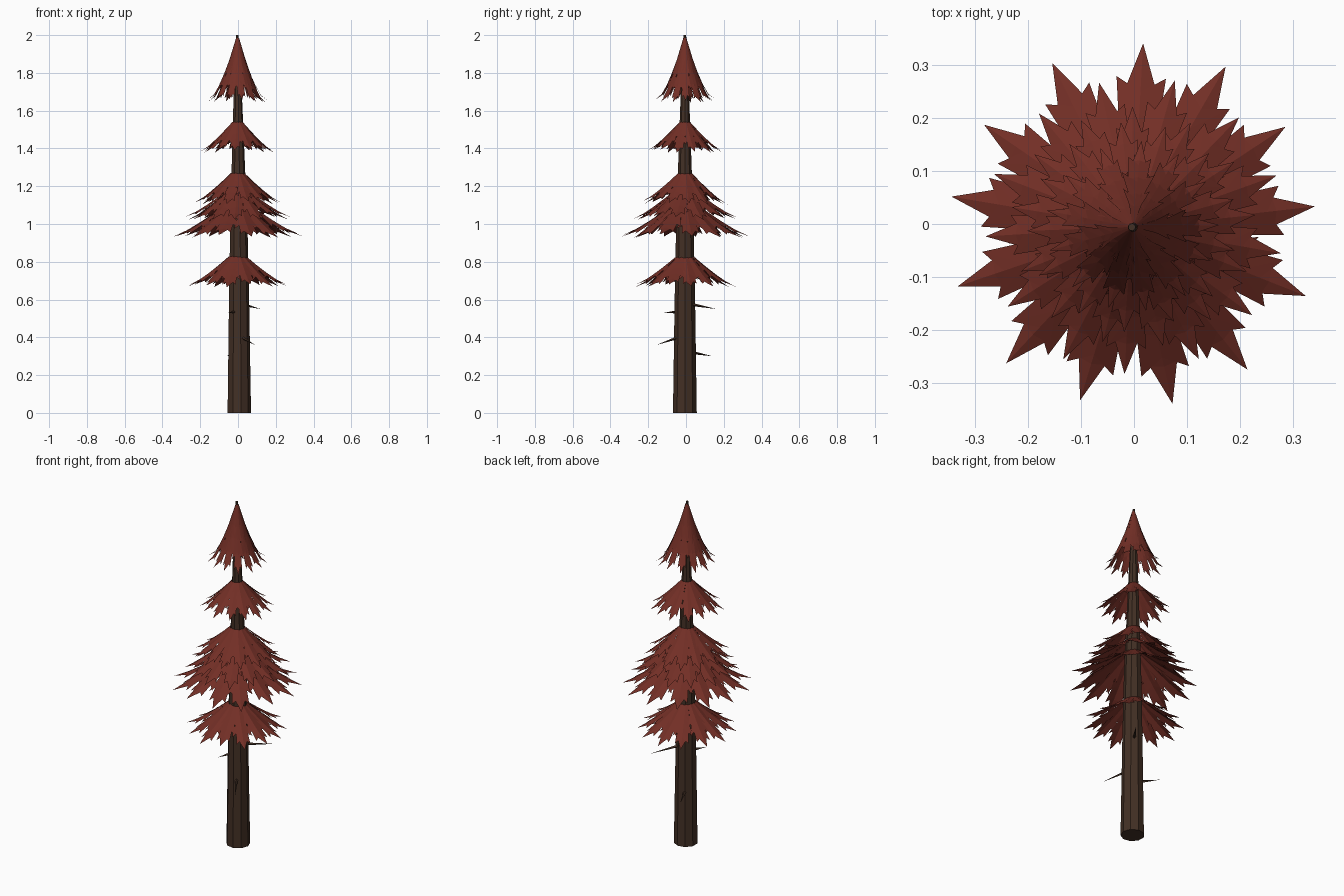
import bpy, bmesh, math, random
from mathutils import Vector

if "Cube" in bpy.data.objects:
    bpy.data.objects.remove(bpy.data.objects["Cube"])

random.seed(4)
CX, CY = -0.002, -0.006


def material(name, rgb):
    m = bpy.data.materials.new(name)
    m.diffuse_color = (*rgb, 1)
    m.use_nodes = True
    m.node_tree.nodes["Principled BSDF"].inputs["Base Color"].default_value = m.diffuse_color
    return m


bark = material("dark bark", (0.055, 0.029, 0.018))
needles = material("rust red needles", (0.17, 0.028, 0.019))


def finish(name, bm, mat):
    me = bpy.data.meshes.new(name)
    bm.to_mesh(me)
    bm.free()
    me.materials.append(mat)
    ob = bpy.data.objects.new(name, me)
    bpy.context.collection.objects.link(ob)
    return ob


# Tapered faceted trunk
bm = bmesh.new()
SIDES = 9
rings = []
for z, r, dx in [(0, .064, .007), (.6, .055, .006), (1.0, .047, .005),
                 (1.4, .033, .002), (1.7, .022, 0), (2.0, .007, -.002)]:
    rings.append([bm.verts.new((CX + dx + r * math.cos(2 * math.pi * i / SIDES),
                                CY + r * math.sin(2 * math.pi * i / SIDES), z))
                  for i in range(SIDES)])
for a, b in zip(rings, rings[1:]):
    for i in range(SIDES):
        j = (i + 1) % SIDES
        bm.faces.new((a[i], a[j], b[j], b[i]))
bm.faces.new(rings[0][::-1])
bm.faces.new(rings[-1])
finish("trunk", bm, bark)

# Bare twigs: thin four-sided spikes on the lower trunk
for n, (tip, z0) in enumerate([((.12, .16, .55), .575), ((-.05, -.115, .53), .535),
                               ((.09, -.155, .36), .40), ((-.06, .14, .30), .32)]):
    bm = bmesh.new()
    tip = Vector(tip)
    out = Vector((tip.x - CX, tip.y - CY, 0)).normalized()
    side = Vector((-out.y, out.x, 0)) * .009
    up = Vector((0, 0, .009))
    c = Vector((CX, CY, z0)) + out * .04
    ring = [bm.verts.new(c + d) for d in (side, up, -side, -up)]
    t = bm.verts.new(tip)
    for i in range(4):
        bm.faces.new((ring[i], ring[(i + 1) % 4], t))
    bm.faces.new(ring[::-1])
    finish(f"twig_{n + 1}", bm, bark)

# Frond outline: ridge position u, edge position u, edge half width / radius
FROND = [(0, 0, .27), (.20, .22, .27), (.30, .40, .36), (.36, .33, .22),
         (.50, .60, .31), (.56, .52, .19), (.70, .79, .165), (.76, .74, .10)]
COUNT = 13


def tier(name, r0, z0, r1, z1, power, phase):
    """Ring of folded, toothed fronds drooping from the trunk."""
    bm = bmesh.new()
    for k in range(COUNT):
        a = math.radians(phase) + 2 * math.pi * k / COUNT + random.uniform(-.03, .03)
        R = r1 * random.uniform(.96, 1.0)
        zt = z1 + random.uniform(-.008, .012)
        out = Vector((math.cos(a), math.sin(a), 0))
        side = Vector((-out.y, out.x, 0))

        def point(u, w):
            r = r0 + (R - r0) * u
            z = zt + (z0 - zt) * (1 - u) ** power - .3 * abs(w) * r
            return bm.verts.new(Vector((CX, CY, z)) + out * r + side * (w * r))

        ridge = [point(u, 0) for u, _, _ in FROND]
        tip = point(1, 0)
        for s in (1, -1):
            edge = [point(e, s * w) for _, e, w in FROND]
            tris = [(ridge[-1], edge[-1], tip)]
            for i in range(len(FROND) - 1):
                tris += [(ridge[i], edge[i], edge[i + 1]),
                         (ridge[i], edge[i + 1], ridge[i + 1])]
            for t in tris:
                bm.faces.new(t if s < 0 else t[::-1])
    for f in bm.faces:
        if f.normal.length == 0:
            f.normal_update()
        if f.normal.z < 0:
            f.normal_flip()
    finish(name, bm, needles)


# Foliage tiers from the ground up
tier("foliage_lowest", .045, .83, .275, .67, 1.2, 8)
tier("foliage_wide", .042, 1.12, .352, .935, 1.2, 5.3)
tier("foliage_middle", .040, 1.19, .288, 1.03, 1.2, 19)
tier("foliage_upper_middle", .036, 1.27, .232, 1.11, 1.2, 6)
tier("foliage_upper", .028, 1.54, .20, 1.385, 1.2, 15)
tier("foliage_crown", .008, 1.985, .165, 1.65, 1.7, 3)
